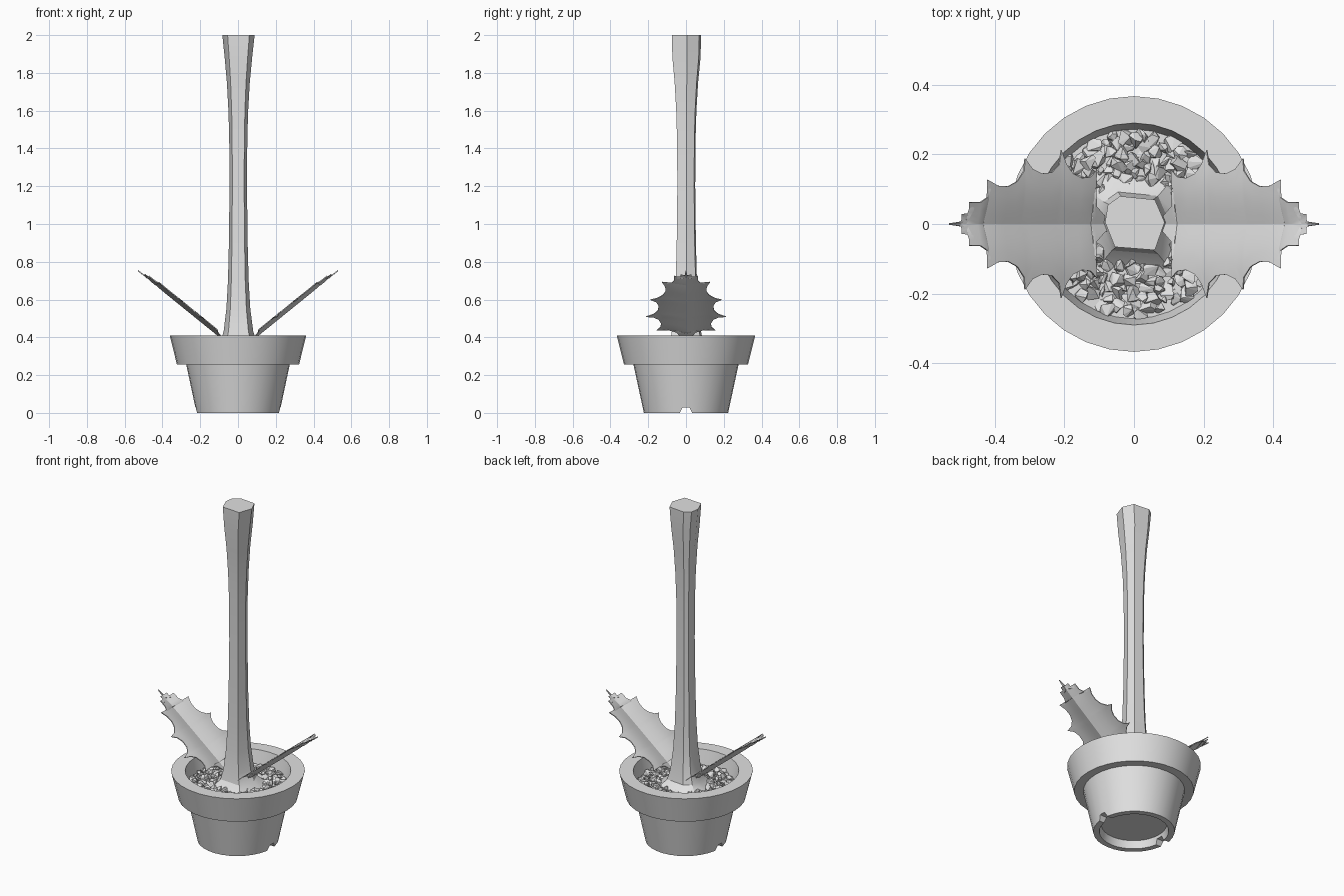
import bpy, bmesh, math, random
from mathutils import Vector

if "Cube" in bpy.data.objects:
    bpy.data.objects.remove(bpy.data.objects["Cube"])

random.seed(4)
grey = bpy.data.materials.new("light_grey")
grey.diffuse_color = (0.75, 0.75, 0.75, 1)
grey.use_nodes = True
grey.node_tree.nodes["Principled BSDF"].inputs["Base Color"].default_value = grey.diffuse_color


def finish(name, bm, angle=None):
    """Turn a bmesh into a named object, optionally smooth shaded."""
    bmesh.ops.recalc_face_normals(bm, faces=bm.faces)
    me = bpy.data.meshes.new(name)
    bm.to_mesh(me)
    bm.free()
    me.materials.append(grey)
    ob = bpy.data.objects.new(name, me)
    bpy.context.collection.objects.link(ob)
    if angle:
        smooth(ob, angle)
    return ob


def smooth(ob, angle):
    bpy.ops.object.select_all(action='DESELECT')
    ob.select_set(True)
    bpy.context.view_layer.objects.active = ob
    bpy.ops.object.shade_smooth_by_angle(angle=math.radians(angle))


def loft(bm, rings):
    """Bridge equal-length rings of points and cap both ends."""
    rows = [[bm.verts.new(p) for p in r] for r in rings]
    n = len(rows[0])
    for a, b in zip(rows, rows[1:]):
        for i in range(n):
            j = (i + 1) % n
            bm.faces.new((a[i], a[j], b[j], b[i]))
    bm.faces.new(rows[0])
    bm.faces.new(rows[-1])


def circle(r, z, n=32):
    return [(0.985 * r * math.cos(2 * math.pi * i / n),
             r * math.sin(2 * math.pi * i / n), z) for i in range(n)]


# Pot: lathed from the underside recess, up the outside, down to the soil
profile = [(0.18, 0.045), (0.19, 0), (0.223, 0), (0.278, 0.255), (0.328, 0.255),
           (0.367, 0.41), (0.29, 0.41), (0.272, 0.32)]
bm = bmesh.new()
loft(bm, [circle(r, z) for r, z in profile])
pot = finish("pot", bm)

# Drain notches on both sides of the foot
bm = bmesh.new()
notch = [(-0.036, -0.02), (-0.033, 0.0), (-0.018, 0.029), (0.018, 0.029), (0.033, 0.0), (0.036, -0.02)]
loft(bm, [[(x, y, z) for y, z in notch] for x in (-0.4, 0.4)])
cutter = finish("notch_cutter", bm)
cutter.hide_render = True
mod = pot.modifiers.new("notches", 'BOOLEAN')
mod.object = cutter
mod.operation = 'DIFFERENCE'
mod.solver = 'EXACT'
bpy.context.view_layer.objects.active = pot
bpy.ops.object.modifier_apply(modifier=mod.name)
bpy.data.objects.remove(cutter)
smooth(pot, 30)

# Trunk: seven irregular sides, flared at both ends
section = [(0.088, 0.005), (0.06, 0.07), (-0.04, 0.08), (-0.075, 0.055),
           (-0.083, 0.005), (-0.055, -0.066), (0.06, -0.075)]
sizes = [(0.3, 2.2), (0.335, 1.6), (0.37, 1.15), (0.43, 0.92), (0.55, 0.74), (0.7, 0.64),
         (0.9, 0.58), (1.2, 0.54), (1.45, 0.56), (1.6, 0.61), (1.75, 0.71), (1.88, 0.85), (2.0, 1.0)]
bm = bmesh.new()
loft(bm, [[(x * s, y * min(s * 1.13, max(s, 1)), z) for x, y in section] for z, s in sizes])
finish("trunk", bm, 30)

# Gravel: faceted stones scattered over the soil around the trunk
bm = bmesh.new()
count = 240
for i in range(count):
    r = math.sqrt(0.09 ** 2 + (0.262 ** 2 - 0.09 ** 2) * (i + 0.5) / count)
    a = i * 2.39996
    c = Vector((r * math.cos(a), r * math.sin(a), 0.325 + random.uniform(-0.006, 0.012)))
    size = random.uniform(0.017, 0.03)
    verts = []
    for k in range(10):
        d = Vector([random.gauss(0, 1) for _ in range(3)]).normalized() * size
        verts.append(bm.verts.new(c + Vector((d.x, d.y, d.z * 0.8))))
    hull = bmesh.ops.convex_hull(bm, input=verts)
    loose = {v for v in hull["geom_interior"] if isinstance(v, bmesh.types.BMVert)}
    bmesh.ops.delete(bm, geom=list(loose), context='VERTS')
finish("gravel", bm)

# Leaves: half outline with spikes, mirrored across a creased midrib
outline = [(0.06, 0.012), (0.09, 0.025), (0.115, 0.05), (0.122, 0.09), (0.124, 0.125), (0.12, 0.155),
           (0.14, 0.135), (0.165, 0.132), (0.19, 0.145), (0.207, 0.172), (0.217, 0.212),
           (0.228, 0.17), (0.25, 0.148), (0.28, 0.145), (0.305, 0.158), (0.324, 0.188),
           (0.33, 0.152), (0.35, 0.122), (0.375, 0.108), (0.405, 0.11), (0.434, 0.127),
           (0.425, 0.098), (0.432, 0.077), (0.45, 0.063), (0.481, 0.062),
           (0.467, 0.045), (0.468, 0.032), (0.498, 0.028), (0.482, 0.014), (0.5, 0.006), (0.53, 0.0015)]


def leaf(name, side):
    slope = 0.81
    normal = Vector((-slope, 0, 1)).normalized()

    def place(x, y):
        h = 0.022 * math.sin(abs(y) / 0.13 * math.pi / 2)
        p = Vector((x, y, 0.405 + slope * (x - 0.1))) + normal * h
        return Vector((side * p.x, p.y, p.z))

    bm = bmesh.new()
    rib, last = [], 0
    for x, y in outline:
        last = max(last + 0.001, min(x, 0.53))
        rib.append(last)
    steps = 4
    mid = [bm.verts.new(place(x, 0)) for x in rib]
    for m in (1, -1):
        cols = [mid]
        for k in range(1, steps + 1):
            t = k / steps
            cols.append([bm.verts.new(place(rx + (x - rx) * t, m * y * t))
                         for rx, (x, y) in zip(rib, outline)])
        for a, b in zip(cols, cols[1:]):
            for i in range(len(mid) - 1):
                bm.faces.new((a[i], a[i + 1], b[i + 1], b[i]))
    ob = finish(name, bm)
    mod = ob.modifiers.new("thickness", 'SOLIDIFY')
    mod.thickness = 0.005
    mod.offset = 0
    bpy.context.view_layer.objects.active = ob
    bpy.ops.object.modifier_apply(modifier=mod.name)
    smooth(ob, 25)


leaf("right_leaf", 1)
leaf("left_leaf", -1)
